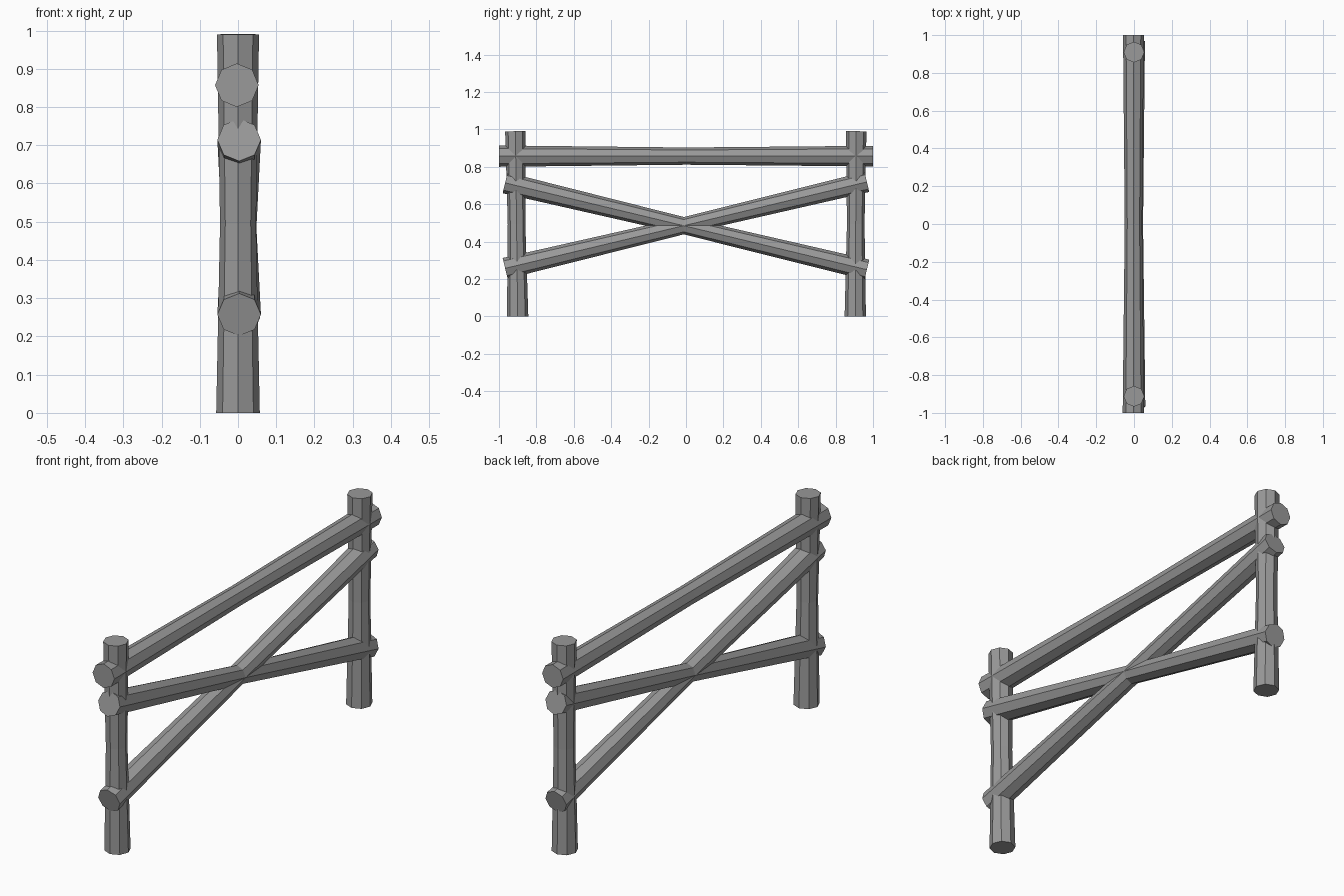
import bpy
import bmesh
import math
from mathutils import Vector

cube = bpy.data.objects.get("Cube")
if cube:
    bpy.data.objects.remove(cube, do_unlink=True)

SIDES = 8

wood = bpy.data.materials.new("weathered_grey_wood")
wood.use_nodes = True
grey = (0.32, 0.32, 0.32, 1.0)
wood.diffuse_color = grey
wood.node_tree.nodes["Principled BSDF"].inputs["Base Color"].default_value = grey


def log(name, start, end, r_start, r_mid, r_end, bow=(0, 0, 0)):
    """Octagonal log with a narrower ring halfway along."""
    start, end = Vector(start), Vector(end)
    axis = (end - start).normalized()
    side = Vector((1, 0, 0))
    up = axis.cross(side)
    middle = (start + end) / 2 + Vector(bow)
    bm = bmesh.new()
    rings = []
    for centre, r in ((start, r_start), (middle, r_mid), (end, r_end)):
        angles = [math.tau * i / SIDES for i in range(SIDES)]
        rings.append([bm.verts.new(centre + r * (math.cos(a) * side + math.sin(a) * up))
                      for a in angles])
    for lower, upper in zip(rings, rings[1:]):
        for i in range(SIDES):
            j = (i + 1) % SIDES
            bm.faces.new((lower[i], lower[j], upper[j], upper[i]))
    bm.faces.new(rings[0])
    bm.faces.new(rings[-1])
    bmesh.ops.recalc_face_normals(bm, faces=bm.faces)
    mesh = bpy.data.meshes.new(name)
    bm.to_mesh(mesh)
    bm.free()
    mesh.materials.append(wood)
    obj = bpy.data.objects.new(name, mesh)
    bpy.context.collection.objects.link(obj)
    return obj


# Upright posts
log("front_post", (0, -0.9, 0), (0, -0.912, 0.99), 0.057, 0.047, 0.055)
log("back_post", (0, 0.905, 0), (0, 0.91, 0.99), 0.057, 0.047, 0.055)

# Top rail
log("top_rail", (-0.003, -1, 0.857), (-0.003, 1, 0.857), 0.057, 0.046, 0.055)

# Crossed braces
log("falling_brace", (0.003, -0.967, 0.714), (0.003, 0.967, 0.25), 0.057, 0.045, 0.055)
log("rising_brace", (0.003, -0.967, 0.257), (0.003, 0.967, 0.719), 0.057, 0.045, 0.055)
